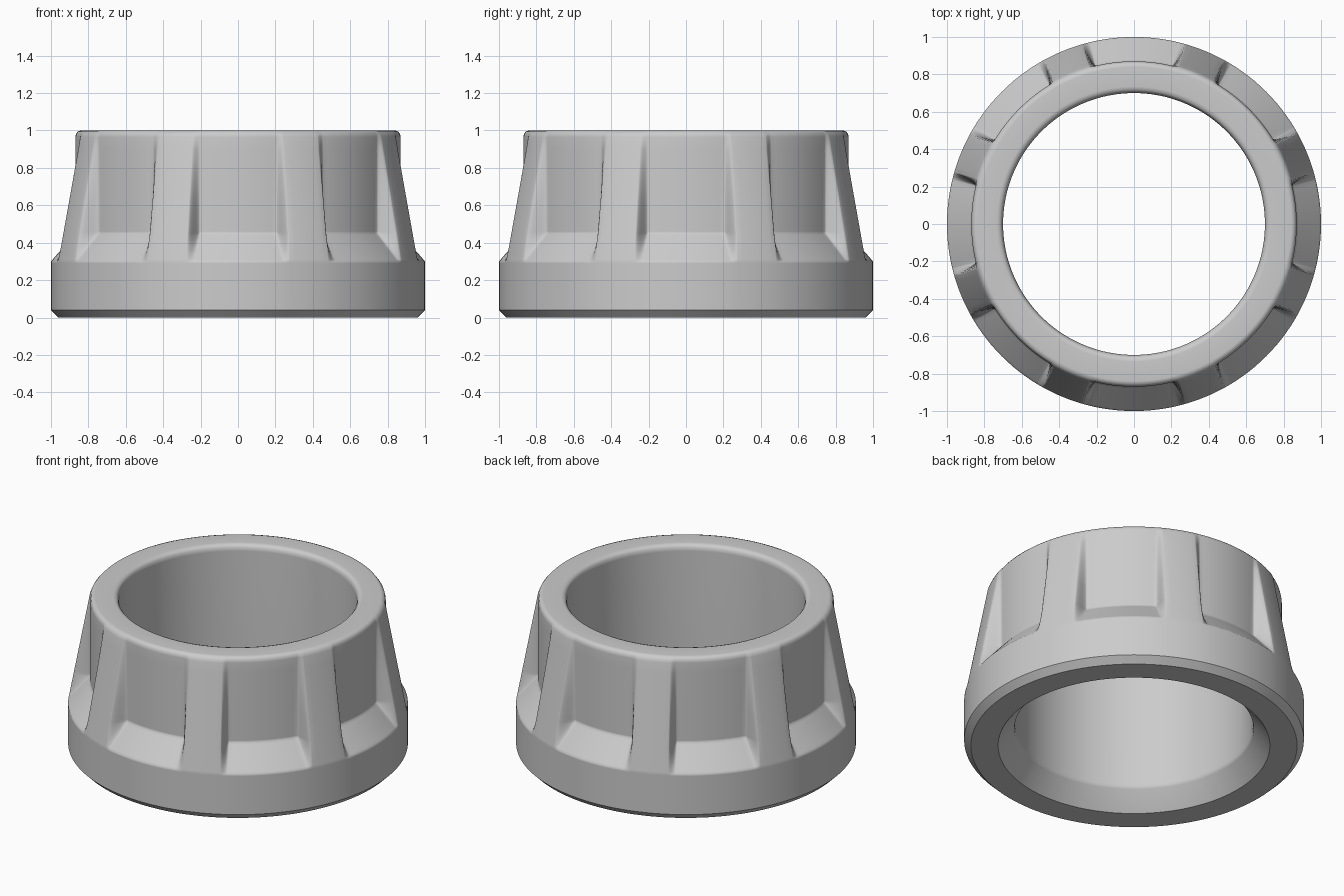
import bpy
import bmesh
from math import cos, sin, radians

cube = bpy.data.objects.get("Cube")
if cube:
    bpy.data.objects.remove(cube, do_unlink=True)

RECESSES = 8
FLOOR_R = 0.87      # radius of the recess floors and of the rim
COLLAR_Z = 0.3      # top of the straight collar


def rib_radius(z):
    """Tapering outer surface between the recesses."""
    return 1 - 0.13 * max(0, z - COLLAR_Z) / 0.7


def recess_radius(z):
    """Sloped ledge, then a vertical recess floor."""
    return max(FLOOR_R, 1 - 0.13 * max(0, z - COLLAR_Z) / 0.15)


def recess_weight(angle):
    """1 on the recess floor, 0 on a rib, with eased side walls."""
    t = min(1, max(0, (16.2 - angle) / 2.7))
    return t * t * (3 - 2 * t)


# Profile rows: (z, radius function of the recess weight, sharp edge)
def plain(r):
    return lambda w: r


def grip(z, inset=0):
    return lambda w: rib_radius(z) * (1 - w) + recess_radius(z) * w - inset


rows = [(0, plain(0.96), True), (0.04, plain(1), True)]
rows += [(z, grip(z), False) for z in
         (0.29, 0.3, 0.31, 0.36, 0.41, 0.44, 0.45, 0.46, 0.6, 0.75, 0.9, 0.965)]
# Rounded rim, outside and inside
rows += [(z, grip(z, d), False) for z, d in ((0.982, 0.004), (0.994, 0.013))]
rows += [(1, plain(0.84), False), (1, plain(0.735), False),
         (0.994, plain(0.716), False), (0.982, plain(0.706), False),
         (0.96, plain(0.7), False)]
# Bore and its flared lower mouth
rows += [(0.14, plain(0.7), False), (0.11, plain(0.705), False),
         (0, plain(0.8), True)]

# Angles within one sector, denser at the recess walls
half = [2.5, 5, 7.5, 10, 12, 13.5, 13.95, 14.4, 14.85, 15.3, 15.75, 16.2, 18, 20.2]
sector = [-a for a in reversed(half)] + [0] + half + [22.5]
columns = [(radians(k * 360 / RECESSES + a), recess_weight(abs(a)))
           for k in range(RECESSES) for a in sector]

# Sweep the changing profile around the axis
bm = bmesh.new()
rings = [[bm.verts.new((r(w) * cos(t), r(w) * sin(t), z)) for t, w in columns]
         for z, r, sharp in rows]
n = len(columns)
for i, ring in enumerate(rings):
    above = rings[(i + 1) % len(rings)]
    for j in range(n):
        k = (j + 1) % n
        bm.faces.new((ring[j], ring[k], above[k], above[j])).smooth = True
for ring, (z, r, sharp) in zip(rings, rows):
    if sharp:
        for j in range(n):
            bm.edges.get((ring[j], ring[(j + 1) % n])).smooth = False
bmesh.ops.recalc_face_normals(bm, faces=bm.faces)

mesh = bpy.data.meshes.new("grip_ring")
bm.to_mesh(mesh)
bm.free()
grip_ring = bpy.data.objects.new("grip_ring", mesh)
bpy.context.collection.objects.link(grip_ring)
normals = grip_ring.modifiers.new("even_normals", 'WEIGHTED_NORMAL')
normals.keep_sharp = True

# Plain grey finish
grey = bpy.data.materials.new("light_grey")
grey.use_nodes = True
colour = (0.6, 0.6, 0.6, 1)
grey.diffuse_color = colour
grey.node_tree.nodes["Principled BSDF"].inputs["Base Color"].default_value = colour
mesh.materials.append(grey)
